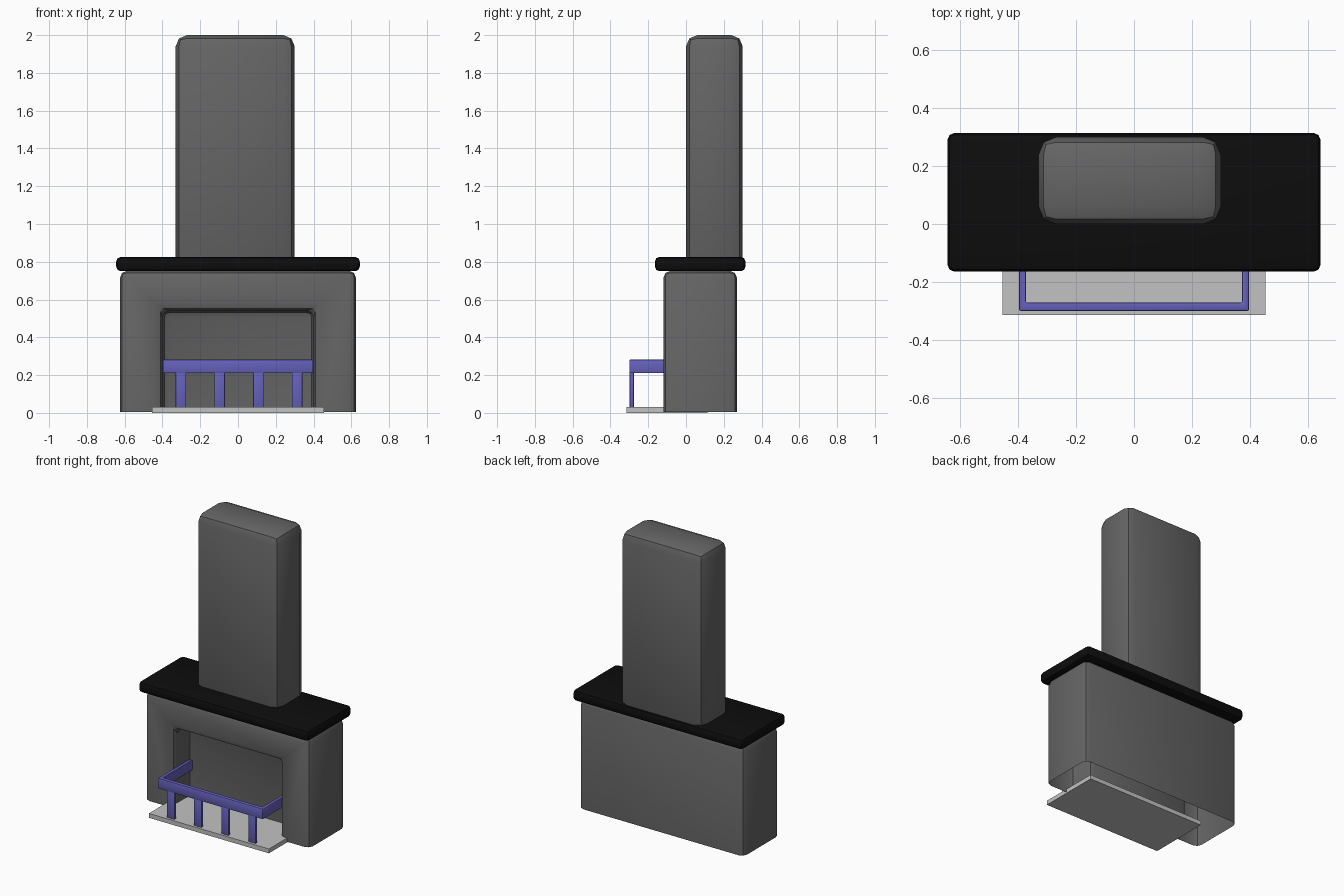
import bpy, bmesh
from mathutils import Vector

if "Cube" in bpy.data.objects:
    bpy.data.objects.remove(bpy.data.objects["Cube"], do_unlink=True)


def material(name, rgb):
    mat = bpy.data.materials.new(name)
    mat.use_nodes = True
    mat.diffuse_color = (*rgb, 1)
    mat.node_tree.nodes["Principled BSDF"].inputs["Base Color"].default_value = (*rgb, 1)
    return mat


stone = material("grey stone", (0.13, 0.13, 0.13))
black = material("black mantel", (0.004, 0.004, 0.004))
blue = material("blue metal", (0.13, 0.12, 0.5))
slab = material("pale slab", (0.54, 0.54, 0.54))


def finish(name, bm, mat, bevel=0.0):
    """Round the sharp closed edges in two steps and make the object."""
    bmesh.ops.recalc_face_normals(bm, faces=bm.faces)
    if bevel:
        edges = [e for e in bm.edges if len(e.link_faces) == 2 and e.calc_face_angle() > 0.5]
        bmesh.ops.bevel(bm, geom=edges, offset=bevel, segments=2, profile=0.5,
                        affect='EDGES', clamp_overlap=True)
    mesh = bpy.data.meshes.new(name)
    bm.to_mesh(mesh)
    bm.free()
    mesh.materials.append(mat)
    obj = bpy.data.objects.new(name, mesh)
    bpy.context.collection.objects.link(obj)
    bpy.ops.object.select_all(action='DESELECT')
    obj.select_set(True)
    bpy.context.view_layer.objects.active = obj
    bpy.ops.object.shade_smooth_by_angle(angle=0.52)
    return obj


def box(name, low, high, mat, bevel=0.0):
    bm = bmesh.new()
    bmesh.ops.create_cube(bm, size=1)
    low, high = Vector(low), Vector(high)
    for v in bm.verts:
        v.co = (low + high) / 2 + v.co * (high - low)
    return finish(name, bm, mat, bevel)


def extrude(bm, points, offset):
    """Raise a flat outline into a solid; returns the first and last faces."""
    start = bm.faces.new([bm.verts.new(p) for p in points])
    moved = bmesh.ops.extrude_face_region(bm, geom=[start], use_keep_orig=True)["geom"]
    bmesh.ops.translate(bm, vec=offset, verts=[g for g in moved if isinstance(g, bmesh.types.BMVert)])
    return start, [g for g in moved if isinstance(g, bmesh.types.BMFace)][0]


# Hollow surround: arch-shaped front, recessed firebox, open underneath
W, H, FRONT, BACK, FLOOR = 0.625, 0.752, -0.12, 0.27, 0.005
OPEN_W, OPEN_H, DEEP = 0.40, 0.542, 0.045
bm = bmesh.new()


def arch(w, h, y):
    return [bm.verts.new(p) for p in ((-w, y, FLOOR), (-w, y, h), (w, y, h), (w, y, FLOOR))]


outer_front, outer_back = arch(W, H, FRONT), arch(W, H, BACK)
inner_front, inner_back = arch(OPEN_W, OPEN_H, FRONT), arch(OPEN_W, OPEN_H, DEEP)
bm.faces.new(outer_front + inner_front[::-1])
bm.faces.new(outer_back)
bm.faces.new(inner_back)
for a, b in ((outer_front, outer_back), (inner_front, inner_back)):
    for i in range(3):
        bm.faces.new((a[i], a[i + 1], b[i + 1], b[i]))
finish("surround", bm, stone, 0.038)

# Mantel shelf, chimney and hearth
box("mantel_shelf", (-0.645, -0.165, 0.75), (0.645, 0.315, 0.826), black, 0.025)
box("chimney", (-0.33, 0.0, 0.755), (0.30, 0.30, 2.0), stone, 0.06)
box("hearth_slab", (-0.455, -0.315, 0.0), (0.455, 0.115, 0.03), slab)

# Fender: U-shaped rail on four flat posts
bm = bmesh.new()
rail = [(0.398, DEEP), (0.398, -0.30), (-0.398, -0.30), (-0.398, DEEP),
        (-0.374, DEEP), (-0.374, -0.272), (0.374, -0.272), (0.374, DEEP)]
extrude(bm, [(x, y, 0.21) for x, y in rail], (0, 0, 0.072))
finish("fender_rail", bm, blue, 0.006)
for i in range(4):
    x = -0.302 + i * 0.205
    box(f"fender_post_{i + 1}", (x - 0.028, -0.298, 0.02), (x + 0.028, -0.276, 0.215), blue, 0.004)
